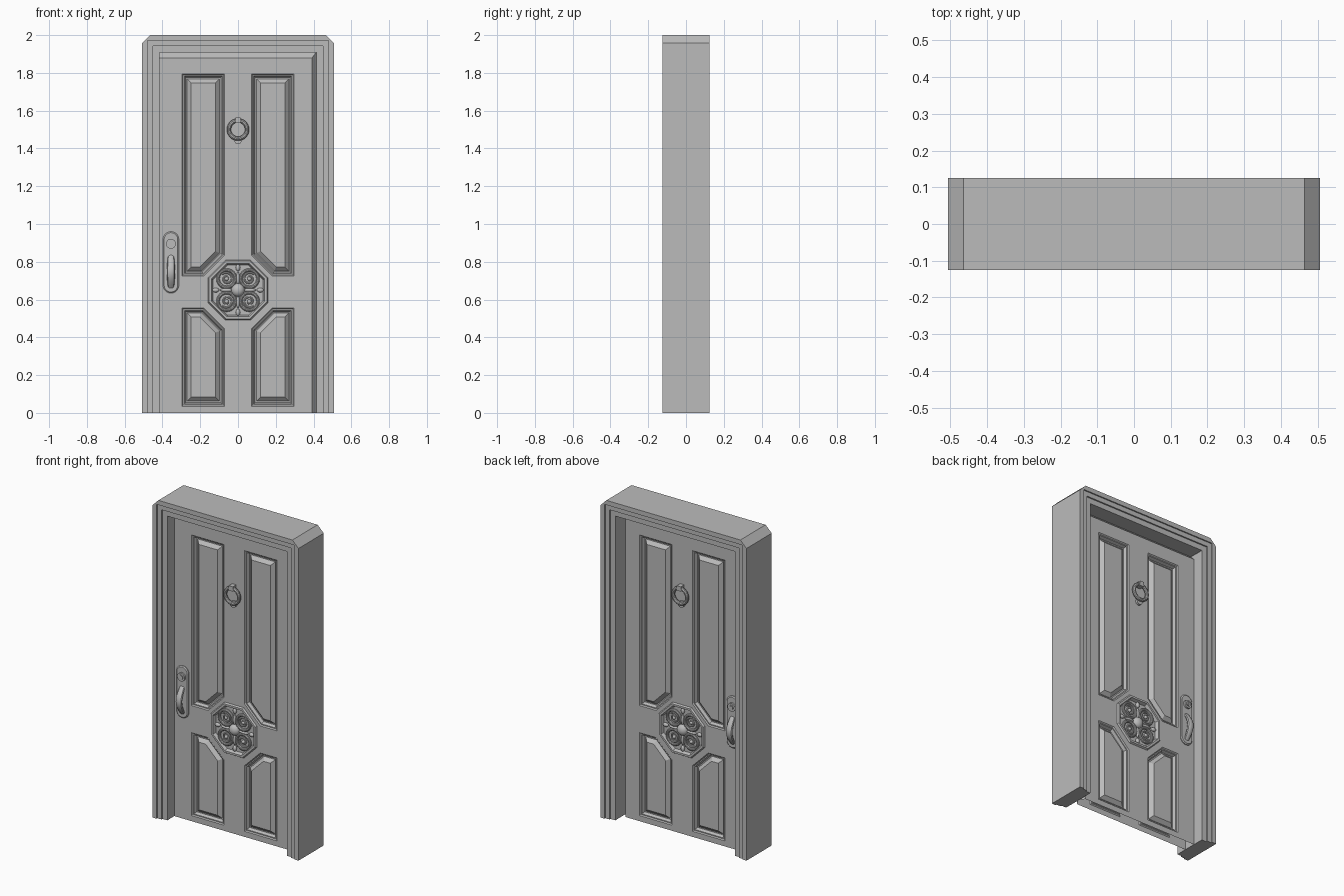
import bpy, bmesh, math
from mathutils import Vector

cube = bpy.data.objects.get("Cube")
if cube:
    bpy.data.objects.remove(cube, do_unlink=True)

grey = bpy.data.materials.new("plain_grey")
grey.use_nodes = True
GREY = (0.5, 0.5, 0.5, 1)
grey.diffuse_color = GREY
grey.node_tree.nodes["Principled BSDF"].inputs["Base Color"].default_value = GREY

FACE = 0.038          # half depth of the door leaf
MID = 0.65            # height of the rosette
LOCK_X = -0.355


def add_mesh(name, bm):
    bmesh.ops.recalc_face_normals(bm, faces=bm.faces)
    mesh = bpy.data.meshes.new(name)
    bm.to_mesh(mesh)
    bm.free()
    mesh.materials.append(grey)
    obj = bpy.data.objects.new(name, mesh)
    bpy.context.collection.objects.link(obj)
    return obj


def finish(name, smooth=True):
    obj = bpy.context.object
    obj.name = name
    obj.data.materials.clear()
    obj.data.materials.append(grey)
    if smooth:
        bpy.ops.object.transform_apply(location=False, rotation=True, scale=True)
        bpy.ops.object.shade_smooth_by_angle()
    return obj


def ball(name, loc, size):
    bpy.ops.mesh.primitive_uv_sphere_add(segments=24, ring_count=12, radius=1, location=loc)
    bpy.context.object.scale = size
    return finish(name)


def ring(name, loc, major, minor):
    bpy.ops.mesh.primitive_torus_add(major_segments=40, minor_segments=10, location=loc,
                                     rotation=(math.pi / 2, 0, 0),
                                     major_radius=major, minor_radius=minor)
    return finish(name)


def disc(name, loc, radius, depth):
    bpy.ops.mesh.primitive_cylinder_add(vertices=32, radius=radius, depth=depth,
                                        location=loc, rotation=(math.pi / 2, 0, 0))
    return finish(name)


def box(name, loc, size):
    bpy.ops.mesh.primitive_cube_add(size=1, location=loc)
    bpy.context.object.scale = size
    return finish(name, False)


def tube(name, points, loc, radii, widen=1):
    curve = bpy.data.curves.new(name, "CURVE")
    curve.dimensions = "3D"
    curve.bevel_depth = 1
    curve.bevel_resolution = 3
    curve.use_fill_caps = True
    line = curve.splines.new("POLY")
    line.points.add(len(points) - 1)
    for p, co, r in zip(line.points, points, radii):
        p.co = (*co, 1)
        p.radius = r
    obj = bpy.data.objects.new(name, curve)
    bpy.context.collection.objects.link(obj)
    obj.location = loc
    obj.scale.x = widen
    bpy.ops.object.select_all(action="DESELECT")
    obj.select_set(True)
    bpy.context.view_layer.objects.active = obj
    bpy.ops.object.convert(target="MESH")
    return finish(name)


def inset(poly, d):
    """Move every side of a convex counter-clockwise outline inward by d."""
    out = []
    for i, p in enumerate(poly):
        a = (p - poly[i - 1]).normalized()
        b = (poly[(i + 1) % len(poly)] - p).normalized()
        na, nb = Vector((-a.y, a.x)), Vector((-b.y, b.x))
        out.append(p + (na + nb) * d / (1 + na.dot(nb)))
    return out


# Frame: stepped moulding carried up both jambs and over the head
half = [(0, 0.125), (0.029, 0.125), (0.029, 0.117), (0.058, 0.117), (0.058, 0.108), (0.092, 0.108)]
section = [(d, -y) for d, y in half] + [(d, y) for d, y in reversed(half)]
bm = bmesh.new()
loops = []
for d, y in section:
    w, top, cut = 0.507 - d, 2 - d, 0.042 if d == 0 else 0.001
    side = [(w, 0), (w, top - cut), (w - cut, top)]
    path = side + [(-x, z) for x, z in reversed(side)]
    loops.append([bm.verts.new((x, y, z)) for x, z in path])
for i, b in enumerate(loops):
    a = loops[i - 1]
    for k in range(len(b) - 1):
        bm.faces.new((a[k], a[k + 1], b[k + 1], b[k]))
for k in (0, -1):
    bm.faces.new([lp[k] for lp in loops])
add_mesh("door_frame", bm)

# Door leaf: two moulded skins joined round a bevelled edge
upper = [Vector(p) for p in ((-0.296, 1.795), (-0.296, 0.725), (-0.181, 0.725), (-0.071, 0.835), (-0.071, 1.795))]
lower = [Vector(p) for p in ((-0.296, 0.555), (-0.296, 0.035), (-0.071, 0.035), (-0.071, 0.445), (-0.181, 0.555))]
octagon = [Vector((0.172 * math.cos(a), MID + 0.172 * math.sin(a)))
           for a in (math.pi / 8 + i * math.pi / 4 for i in range(8))]
raised = [(0.006, -0.006), (0.012, -0.006), (0.02, -0.024), (0.027, -0.024), (0.048, -0.004)]
rosette_rim = [(0.006, 0.01), (0.018, 0.01), (0.026, -0.01)]
panels = [(octagon, rosette_rim)]
for p in (upper, lower):
    panels += [(p, raised), ([Vector((-v.x, v.y)) for v in reversed(p)], raised)]

bm = bmesh.new()
rims = {}
for s in (-1, 1):
    def loop(poly, y):
        return [bm.verts.new((p.x, s * y, p.y)) for p in poly]

    def close(vs):
        return [bm.edges.new((vs[i - 1], v)) for i, v in enumerate(vs)]

    leaf = [Vector(p) for p in ((-0.425, 0), (0.392, 0), (0.392, 1.88), (-0.425, 1.88))]
    rims[s] = loop(leaf, FACE)
    edges = close(rims[s])
    for poly, steps in panels:
        prev = loop(poly, FACE)
        edges += close(prev)
        for d, h in steps:
            cur = loop(inset(poly, d), FACE + h)
            for i in range(len(cur)):
                bm.faces.new((prev[i - 1], prev[i], cur[i], cur[i - 1]))
            prev = cur
        bm.faces.new(prev)
    bmesh.ops.triangle_fill(bm, edges=edges, use_beauty=True, normal=(0, s, 0))
edge_path = [(-0.45, 0), (0.417, 0), (0.417, 1.912), (-0.45, 1.912)]
mids = {s: [bm.verts.new((x, s * 0.006, z)) for x, z in edge_path] for s in (-1, 1)}
for a, b in ((rims[-1], mids[-1]), (mids[-1], mids[1]), (mids[1], rims[1])):
    for k in (1, 2, 3):
        n = (k + 1) % 4
        bm.faces.new((a[k], a[n], b[n], b[k]))
add_mesh("door_leaf", bm)


def scroll(name, cx, cz, y, mx, mz):
    """A tapering spiral inside one rosette ring."""
    pts, radii = [], []
    for i in range(31):
        t = i / 30
        a, r = math.pi * (0.25 + 2.6 * t), 0.034 - 0.024 * t
        pts.append((mx * r * math.cos(a), 0, mz * r * math.sin(a)))
        radii.append(0.006 - 0.002 * t)
    tube(name, pts, (cx, y, cz), radii)


for s, side in ((-1, "front"), (1, "back")):
    # Rosette: boss, four scrolled rings and four leaves
    y = s * (FACE - 0.006)
    ball(side + "_rosette_boss", (0, y, MID), (0.035, 0.028, 0.035))
    for mx in (-1, 1):
        for mz in (-1, 1):
            cx, cz = mx * 0.06, MID + mz * 0.06
            ring(side + "_rosette_ring", (cx, y, cz), 0.046, 0.009)
            scroll(side + "_rosette_scroll", cx, cz, y, mx, mz)
            ball(side + "_rosette_bud", (cx, y, cz), (0.011, 0.01, 0.011))
    for k in range(4):
        a = k * math.pi / 2
        dx, dz = math.cos(a), math.sin(a)
        for dist, long, wide in ((0.062, 0.034, 0.009), (0.118, 0.018, 0.012)):
            ball(side + "_rosette_leaf", (dx * dist, y, MID + dz * dist),
                 (abs(dx) * long + abs(dz) * wide, 0.011, abs(dz) * long + abs(dx) * wide))

    # Knocker: hanging ring, bracket and strike stud
    ring(side + "_knocker_ring", (0, s * (FACE + 0.02), 1.5), 0.048, 0.011)
    box(side + "_knocker_bracket", (0, s * (FACE + 0.016), 1.55), (0.028, 0.036, 0.03))
    disc(side + "_knocker_stud", (0, s * (FACE + 0.005), 1.443), 0.02, 0.018)

    # Lock plate with rounded ends
    bm = bmesh.new()
    outline = []
    for i in range(32):
        a = (i + 0.5) * math.tau / 32
        outline.append(Vector((LOCK_X + 0.042 * math.cos(a),
                               0.797 + math.copysign(0.121, math.sin(a)) + 0.042 * math.sin(a))))
    rows = [[bm.verts.new((p.x, s * (FACE + h), p.y)) for p in inset(outline, d)]
            for d, h in ((0, -0.002), (0, 0.005), (0.006, 0.01))]
    for a, b in zip(rows, rows[1:]):
        for i in range(len(a)):
            bm.faces.new((a[i - 1], a[i], b[i], b[i - 1]))
    bm.faces.new(rows[-1])
    bm.faces.new(rows[0])
    add_mesh(side + "_lock_plate", bm)

    # Lock cylinder with key slot, and bowed pull handle
    disc(side + "_lock_collar", (LOCK_X, s * (FACE + 0.012), 0.895), 0.026, 0.018)
    disc(side + "_lock_barrel", (LOCK_X, s * (FACE + 0.016), 0.895), 0.015, 0.022)
    box(side + "_key_slot", (LOCK_X, s * (FACE + 0.027), 0.895), (0.005, 0.004, 0.02))
    pts, radii = [], []
    for i in range(17):
        t = i / 16
        pts.append((0, s * (FACE + 0.004 + 0.036 * math.sin(math.pi * t)), 0.83 - 0.165 * t))
        radii.append(0.009 + 0.003 * math.sin(math.pi * t))
    tube(side + "_pull_handle", pts, (LOCK_X, 0, 0), radii, 1.8)
